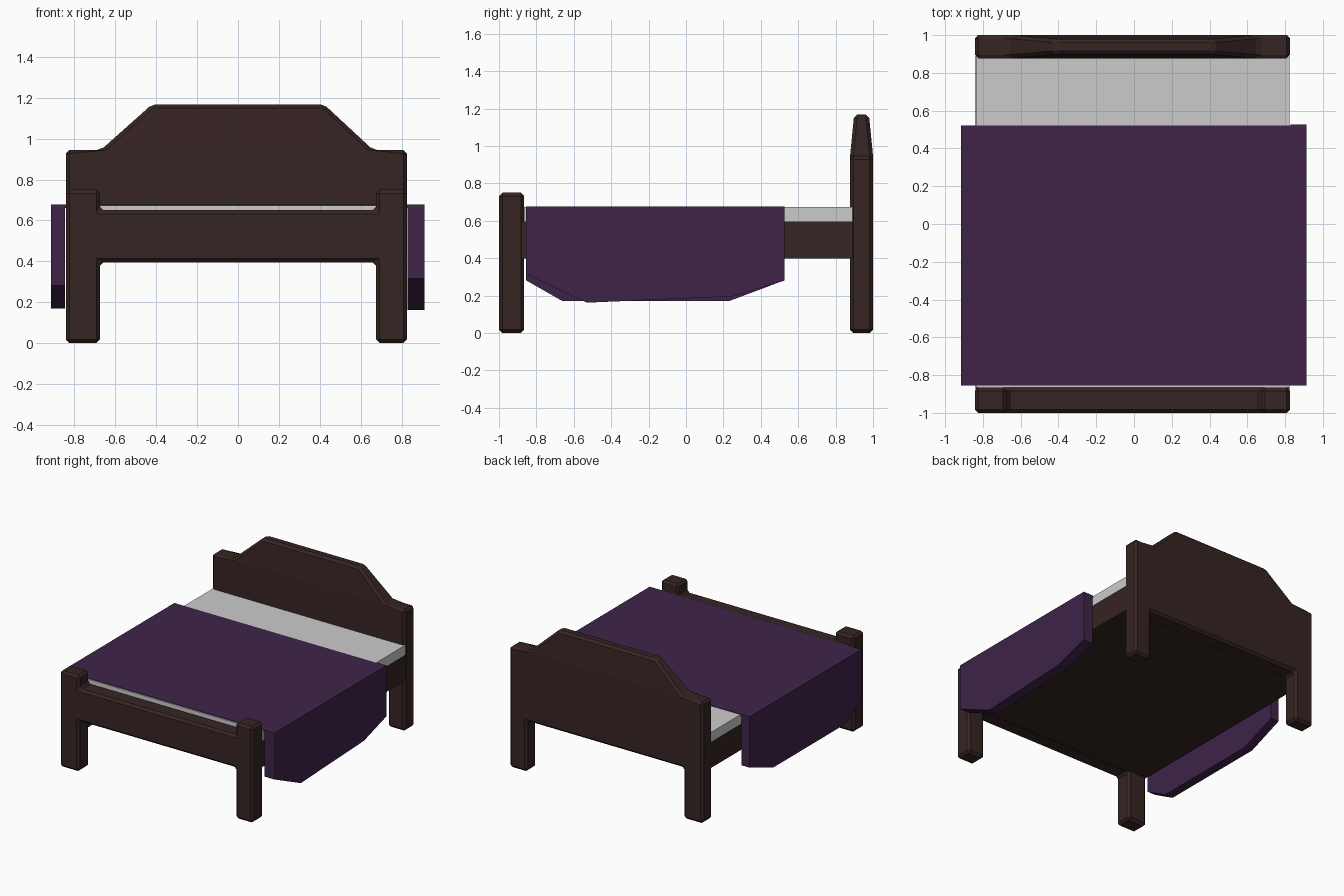
import bpy, bmesh

if "Cube" in bpy.data.objects:
    bpy.data.objects.remove(bpy.data.objects["Cube"])


def material(name, color):
    m = bpy.data.materials.new(name)
    m.diffuse_color = (*color, 1)
    m.use_nodes = True
    m.node_tree.nodes["Principled BSDF"].inputs["Base Color"].default_value = m.diffuse_color
    return m


WOOD = material("dark wood", (0.037, 0.018, 0.017))
CLOTH = material("purple cloth", (0.049, 0.017, 0.066))
SHEET = material("pale sheet", (0.60, 0.60, 0.60))


def finish(bm, name, mat, bevel=0):
    bmesh.ops.recalc_face_normals(bm, faces=bm.faces[:])
    mesh = bpy.data.meshes.new(name)
    bm.to_mesh(mesh)
    bm.free()
    mesh.materials.append(mat)
    ob = bpy.data.objects.new(name, mesh)
    bpy.context.collection.objects.link(ob)
    if bevel:
        mod = ob.modifiers.new("chamfer", 'BEVEL')
        mod.width = bevel
        mod.segments = 1
        mod.limit_method = 'ANGLE'
        mod.angle_limit = 0.5
    return ob


def extrude(bm, points, offset):
    face = bm.faces.new([bm.verts.new(p) for p in points])
    out = bmesh.ops.extrude_face_region(bm, geom=[face], use_keep_orig=True)
    verts = [v for v in out["geom"] if isinstance(v, bmesh.types.BMVert)]
    bmesh.ops.translate(bm, verts=verts, vec=offset)


def box(name, x0, x1, y0, y1, z0, z1, mat):
    bm = bmesh.new()
    extrude(bm, [(x0, y0, z0), (x1, y0, z0), (x1, y1, z0), (x0, y1, z0)], (0, 0, z1 - z0))
    return finish(bm, name, mat)


L, R = -0.842, 0.826      # outer sides of the frame
LI, RI = -0.675, 0.675    # inner sides of the legs
RAIL = 0.395              # underside of the frame


def board(name, top, y0, y1, taper_z=None):
    """Board with two legs; its top outline runs from right to left."""
    bm = bmesh.new()
    outline = [(L, 0), (LI, 0), (LI, RAIL), (RI, RAIL), (RI, 0), (R, 0)] + top
    extrude(bm, [(x, y0, z) for x, z in outline], (0, y1 - y0, 0))
    if taper_z:
        # crease across the shoulders, then thin the raised part
        for y in (y0, y1):
            pair = [v for v in bm.verts if abs(v.co.y - y) < 1e-4
                    and abs(v.co.z - taper_z) < 1e-4 and abs(v.co.x) < 0.7]
            bmesh.ops.connect_verts(bm, verts=pair)
        for v in bm.verts:
            if v.co.z > taper_z + 0.05:
                v.co.y += 0.022 if v.co.y < (y0 + y1) / 2 else -0.022
    return finish(bm, name, WOOD, 0.018)


# Headboard and footboard
board("headboard", [(R, 0.945), (0.66, 0.945), (0.42, 1.168), (-0.42, 1.168),
                    (-0.67, 0.945), (L, 0.945)], 0.877, 1.0, 0.945)
board("footboard", [(R, 0.75), (RI, 0.75), (RI, 0.65), (LI, 0.65),
                    (LI, 0.75), (L, 0.75)], -1.0, -0.865)

# Bed base and mattress
box("bed_base", L + 0.004, R - 0.002, -0.88, 0.89, RAIL + 0.002, 0.597, WOOD)
box("mattress", L + 0.006, R - 0.003, -0.866, 0.89, 0.597, 0.673, SHEET)

# Blanket top and the two hanging sides with their cut corners
box("blanket_top", L - 0.003, R + 0.003, -0.856, 0.522, 0.66, 0.677, CLOTH)
sides = [("blanket_side_left", -0.915, L - 0.003, 0.522,
          [(-0.856, 0.282), (-0.66, 0.17), (0.23, 0.17), (0.522, 0.28)]),
         ("blanket_side_right", R + 0.003, 0.913, 0.527,
          [(-0.856, 0.315), (-0.53, 0.162), (0.25, 0.195), (0.527, 0.28)])]
for name, x0, x1, back, hem in sides:
    bm = bmesh.new()
    profile = hem + [(back, 0.677), (-0.856, 0.677)]
    extrude(bm, [(x0, y, z) for y, z in profile], (x1 - x0, 0, 0))
    finish(bm, name, CLOTH)
